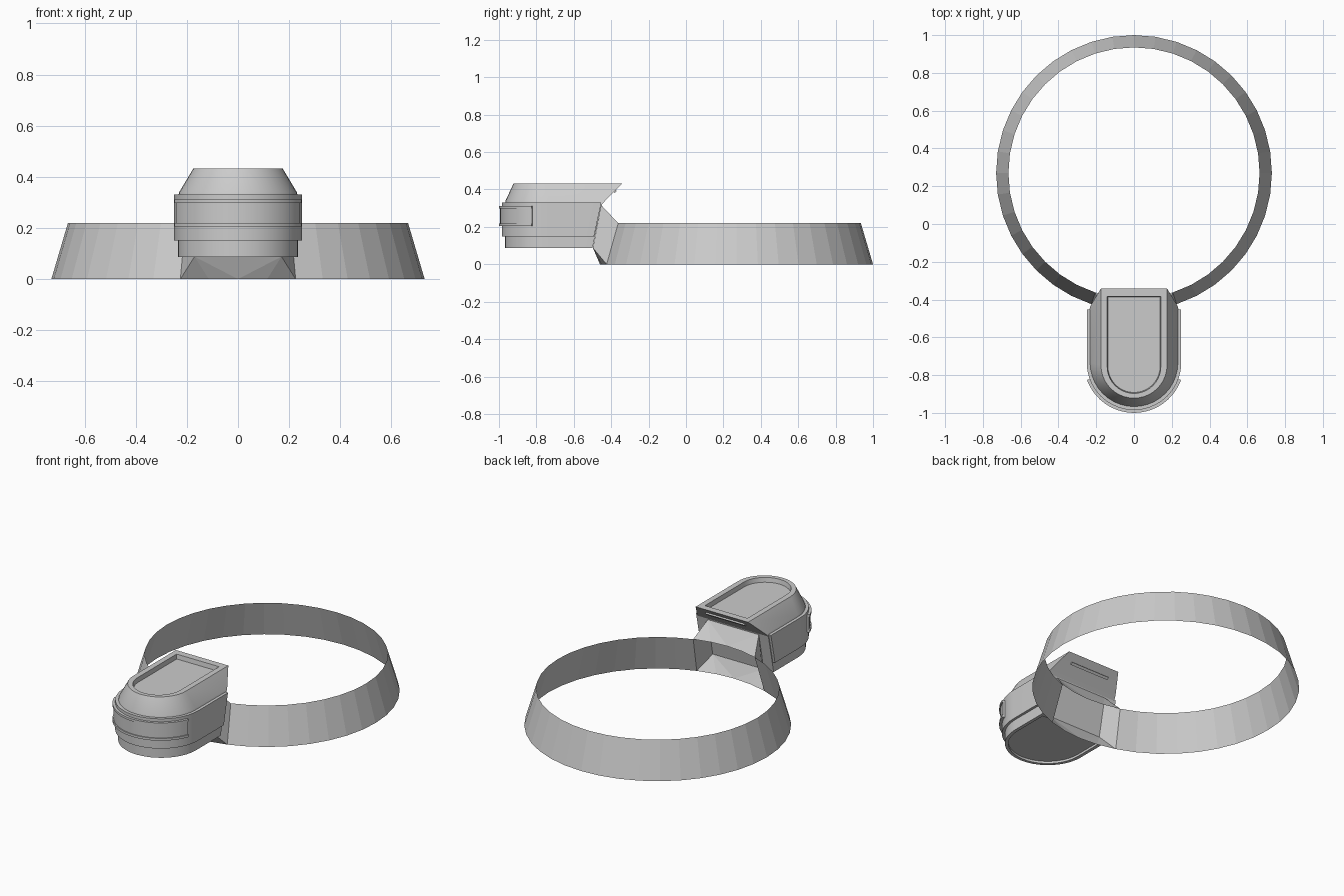
import bpy, bmesh, math
from mathutils import Matrix, Vector

if "Cube" in bpy.data.objects:
    bpy.data.objects.remove(bpy.data.objects["Cube"])

ARC = 20


def finish(bm, name, smooth=None):
    bmesh.ops.recalc_face_normals(bm, faces=bm.faces)
    me = bpy.data.meshes.new(name)
    bm.to_mesh(me)
    bm.free()
    ob = bpy.data.objects.new(name, me)
    bpy.context.collection.objects.link(ob)
    if smooth:
        bpy.ops.object.select_all(action='DESELECT')
        ob.select_set(True)
        bpy.context.view_layer.objects.active = ob
        bpy.ops.object.shade_smooth_by_angle(angle=math.radians(smooth))
    return ob


def u_shape(z, hw, front, back):
    """Flat back, straight sides and a half-round front."""
    cy = front + hw
    pts = [(hw, back, z)]
    for i in range(ARC + 1):
        a = -math.pi * i / ARC
        pts.append((hw * math.cos(a), cy + hw * math.sin(a), z))
    return pts + [(-hw, back, z)]


def loft(name, rings, caps=True, closed=False, smooth=25):
    bm = bmesh.new()
    loops = [[bm.verts.new(p) for p in r] for r in rings]
    pairs = list(zip(loops, loops[1:]))
    if closed:
        pairs.append((loops[-1], loops[0]))
    for a, b in pairs:
        for i in range(len(a)):
            j = (i + 1) % len(a)
            bm.faces.new((a[i], a[j], b[j], b[i]))
    if caps:
        bm.faces.new(loops[0])
        bm.faces.new(loops[-1])
    return finish(bm, name, smooth)


# sloped collar ring, open at the front
SEG, CY = 40, 0.27
def ring_point(i, r, z):
    a = -math.pi / 2 + 2 * math.pi * i / SEG
    return (r * math.sin(2 * math.pi * i / SEG), CY + r * math.sin(a), z)

bm = bmesh.new()
cols = [(bm.verts.new(ring_point(i, 0.73, 0)), bm.verts.new(ring_point(i, 0.665, 0.22)))
        for i in range(2, SEG - 1)]
for a, b in zip(cols, cols[1:]):
    bm.faces.new((a[0], b[0], b[1], a[1]))
finish(bm, "collar_ring")

# funnel joining the ring opening to the housing
bm = bmesh.new()
low = [bm.verts.new(ring_point(i, 0.73, 0)) for i in range(-2, 3)]
top = [bm.verts.new(ring_point(i, 0.665, 0.22)) for i in range(-2, 3)]
bl, br = [bm.verts.new((s * 0.17, -0.498, 0.088)) for s in (-1, 1)]
tl, tr = [bm.verts.new((s * 0.17, -0.452, 0.315)) for s in (-1, 1)]
for row, l, r in ((low, bl, br), (top, tl, tr)):
    bm.faces.new((row[0], row[1], l))
    bm.faces.new((row[1], row[2], l))
    bm.faces.new((row[2], r, l))
    bm.faces.new((row[2], row[3], r))
    bm.faces.new((row[3], row[4], r))
bm.faces.new((low[0], top[0], tl, bl))
bm.faces.new((low[4], top[4], tr, br))
finish(bm, "connector_funnel")

# housing with recessed bottom and top
loft("housing", [
    u_shape(0.10, 0.215, -0.95, -0.52),
    u_shape(0.087, 0.215, -0.95, -0.52),
    u_shape(0.087, 0.235, -0.968, -0.50),
    u_shape(0.15, 0.235, -0.968, -0.487),
    u_shape(0.32, 0.235, -0.968, -0.45),
    u_shape(0.34, 0.23, -0.965, -0.432),
    u_shape(0.432, 0.175, -0.922, -0.342),
    u_shape(0.432, 0.142, -0.897, -0.383),
    u_shape(0.405, 0.138, -0.892, -0.387),
])

# raised band around the housing
loft("housing_band", [
    u_shape(0.15, 0.225, -0.955, -0.492),
    u_shape(0.15, 0.25, -0.985, -0.492),
    u_shape(0.33, 0.25, -0.985, -0.453),
    u_shape(0.33, 0.225, -0.955, -0.453),
], caps=False, closed=True)


def front_plate(name, z0, z1, r_in, r_out, span):
    """Curved plate wrapped around the rounded front."""
    sections = []
    for i in range(ARC + 1):
        a = math.radians(-90 - span + 2 * span * i / ARC)
        sections.append([(r * math.cos(a), -0.735 + r * math.sin(a), z)
                         for r, z in ((r_in, z0), (r_out, z0), (r_out, z1), (r_in, z1))])
    loft(name, sections)


# front plate: four-sided frame look from a base plate and rails
front_plate("front_plate", 0.205, 0.312, 0.24, 0.259, 70)
for z in (0.205, 0.298):
    front_plate("front_plate_rail", z, z + 0.014, 0.25, 0.265, 70)

# slim bar on the sloped back face
bm = bmesh.new()
bmesh.ops.create_cube(bm, size=1)
slope = math.atan2(0.092, 0.09)
bm.transform(Matrix.Translation(Vector((0, -0.38, 0.391)))
             @ Matrix.Rotation(slope, 4, 'X')
             @ Matrix.Diagonal((0.26, 0.016, 0.014, 1)))
finish(bm, "back_bar")
